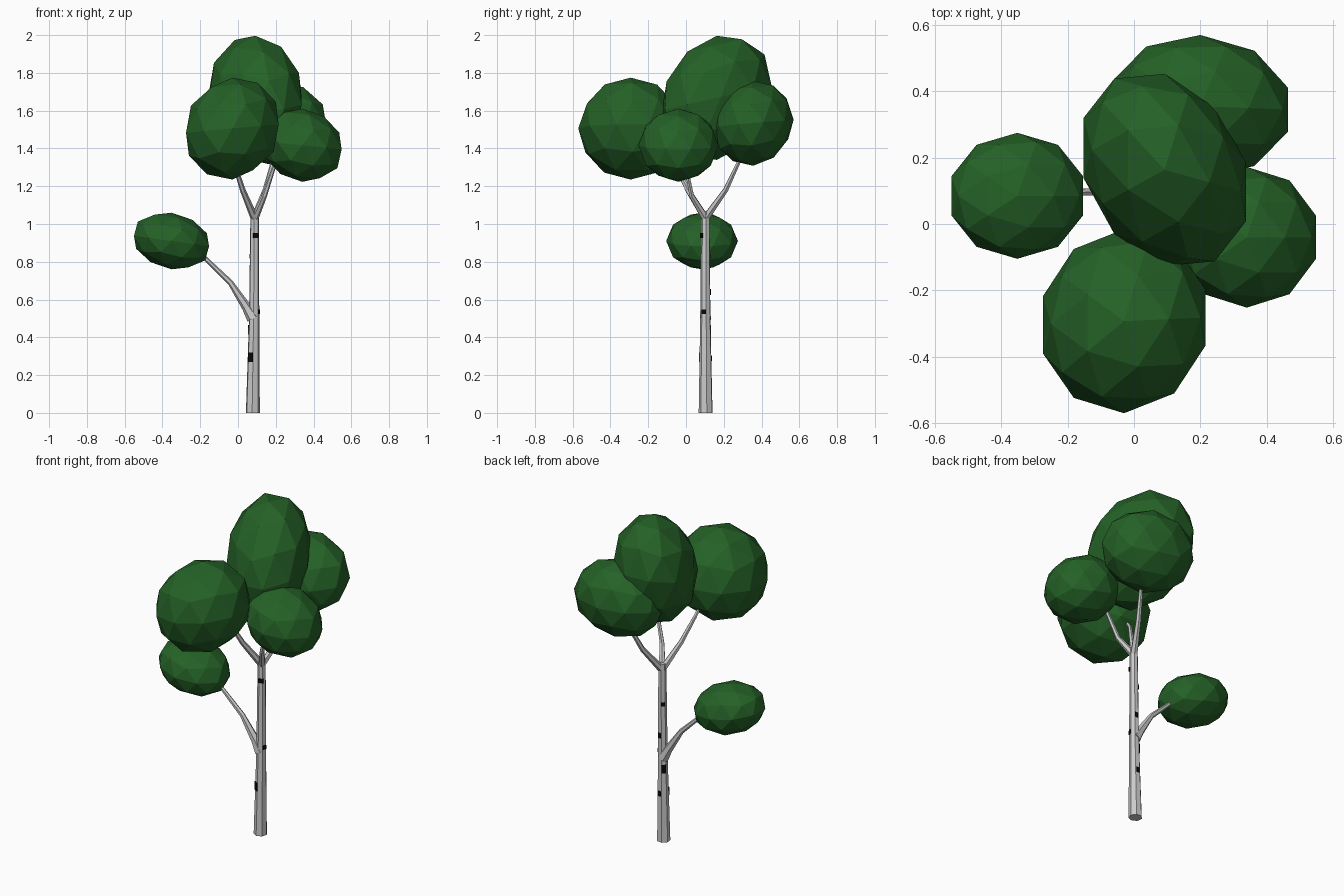
import bpy, bmesh, math
from mathutils import Vector, Matrix

if "Cube" in bpy.data.objects:
    bpy.data.objects.remove(bpy.data.objects["Cube"])


def material(name, rgb):
    m = bpy.data.materials.new(name)
    m.diffuse_color = (*rgb, 1)
    m.use_nodes = True
    m.node_tree.nodes["Principled BSDF"].inputs["Base Color"].default_value = m.diffuse_color
    return m


BARK = material("pale_bark", (0.6, 0.6, 0.6))
MARK = material("black_bark_mark", (0.003, 0.003, 0.003))
LEAF = material("leaf_green", (0.018, 0.12, 0.02))


def finish(name, bm, mat):
    bmesh.ops.recalc_face_normals(bm, faces=bm.faces)
    me = bpy.data.meshes.new(name)
    bm.to_mesh(me)
    bm.free()
    me.materials.append(mat)
    ob = bpy.data.objects.new(name, me)
    bpy.context.collection.objects.link(ob)
    return ob


def tube(name, path, sides, phase=0.0):
    """Faceted tapering tube through (x, y, z, radius) points."""
    bm = bmesh.new()
    pts = [Vector(p[:3]) for p in path]
    rings = []
    for i, p in enumerate(pts):
        d = (pts[min(i + 1, len(pts) - 1)] - pts[max(i - 1, 0)]).normalized()
        if i == 0 and name == "trunk":
            d = Vector((0, 0, 1))
        q = Vector((0, 0, 1)).rotation_difference(d)
        ring = []
        for k in range(sides):
            a = phase + math.tau * k / sides
            ring.append(bm.verts.new(p + q @ Vector((math.cos(a), math.sin(a), 0)) * path[i][3]))
        rings.append(ring)
    for a, b in zip(rings, rings[1:]):
        for k in range(sides):
            j = (k + 1) % sides
            bm.faces.new((a[k], a[j], b[j], b[k]))
    bm.faces.new(rings[0])
    bm.faces.new(rings[-1])
    return finish(name, bm, BARK)


def foliage(name, centre, radii, xy=0.0, xz=0.0, yz=0.0):
    """Low-poly ellipsoid; xy, xz, yz lean it (off-diagonal shape terms)."""
    rx, ry, rz = (r * 1.01 for r in radii)
    b, d = xy / rx, xz / rx
    c = math.sqrt(ry * ry - b * b)
    e = (yz - b * d) / c
    f = math.sqrt(rz * rz - d * d - e * e)
    bm = bmesh.new()
    bmesh.ops.create_icosphere(bm, subdivisions=2, radius=1)
    lean = Matrix(((rx, 0, 0), (b, c, 0), (d, e, f))).to_4x4()
    bmesh.ops.transform(bm, matrix=Matrix.Translation(centre) @ lean, verts=bm.verts)
    return finish(name, bm, LEAF)


# Trunk
SIDES, PHASE = 7, math.radians(-95)
TRUNK = [(0.078, 0.105, 0, 0.038), (0.085, 0.103, 0.5, 0.028), (0.088, 0.103, 1.07, 0.023)]
tube("trunk", TRUNK, SIDES, PHASE)

# Fork branches and the low side branch
tube("front_branch", [(0.088, 0.103, 1.03, 0.021), (0.025, 0.01, 1.18, 0.015),
                      (-0.02, -0.06, 1.32, 0.011), (-0.03, -0.12, 1.4, 0.008)], 6)
tube("back_branch", [(0.088, 0.103, 1.03, 0.021), (0.145, 0.21, 1.18, 0.015),
                     (0.185, 0.28, 1.33, 0.011), (0.2, 0.31, 1.42, 0.008)], 6)
tube("right_branch", [(0.088, 0.103, 1.03, 0.021), (0.14, 0.03, 1.15, 0.014),
                      (0.19, 0.0, 1.3, 0.010), (0.23, -0.02, 1.36, 0.007)], 6)
tube("low_branch", [(0.08, 0.103, 0.5, 0.034), (0.045, 0.103, 0.56, 0.025),
                    (-0.04, 0.1, 0.69, 0.015), (-0.18, 0.095, 0.825, 0.011),
                    (-0.25, 0.09, 0.88, 0.008)], 6)

# Dark bark marks: thin plates on trunk sides (height, side number, width, tallness)
MARKS = [(0.94, 0, 0.028, 0.026), (0.295, 6, 0.028, 0.05), (0.535, 1, 0.024, 0.024),
         (0.83, 4, 0.022, 0.024), (0.64, 3, 0.02, 0.03), (0.44, 4, 0.026, 0.05),
         (0.29, 3, 0.018, 0.03)]
for n, (z, side, width, tall) in enumerate(MARKS):
    lo, hi = (TRUNK[0], TRUNK[1]) if z < 0.5 else (TRUNK[1], TRUNK[2])
    t = (z - lo[2]) / (hi[2] - lo[2])
    x, y, _, r = (u + (v - u) * t for u, v in zip(lo, hi))
    a = PHASE + math.tau * (side + 0.5) / SIDES
    bm = bmesh.new()
    bmesh.ops.create_cube(bm, size=1)
    apothem = r * math.cos(math.pi / SIDES)
    m = (Matrix.Translation((x, y, z)) @ Matrix.Rotation(a, 4, 'Z')
         @ Matrix.Translation((apothem, 0, 0)) @ Matrix.Diagonal((0.007, width, tall, 1)))
    bmesh.ops.transform(bm, matrix=m, verts=bm.verts)
    finish(f"bark_mark_{n + 1}", bm, MARK)

# Foliage clumps
foliage("top_foliage", (0.092, 0.163, 1.668), (0.255, 0.295, 0.332), xy=-0.018, xz=-0.004, yz=0.02)
foliage("back_foliage", (0.2, 0.355, 1.533), (0.275, 0.213, 0.223), xy=-0.003, yz=0.004)
foliage("front_foliage", (-0.03, -0.293, 1.505), (0.255, 0.275, 0.268), xy=0.003, xz=0.006)
foliage("right_foliage", (0.34, -0.04, 1.417), (0.217, 0.21, 0.193), xz=-0.005)
foliage("low_foliage", (-0.352, 0.085, 0.91), (0.207, 0.188, 0.151), xz=-0.006)
